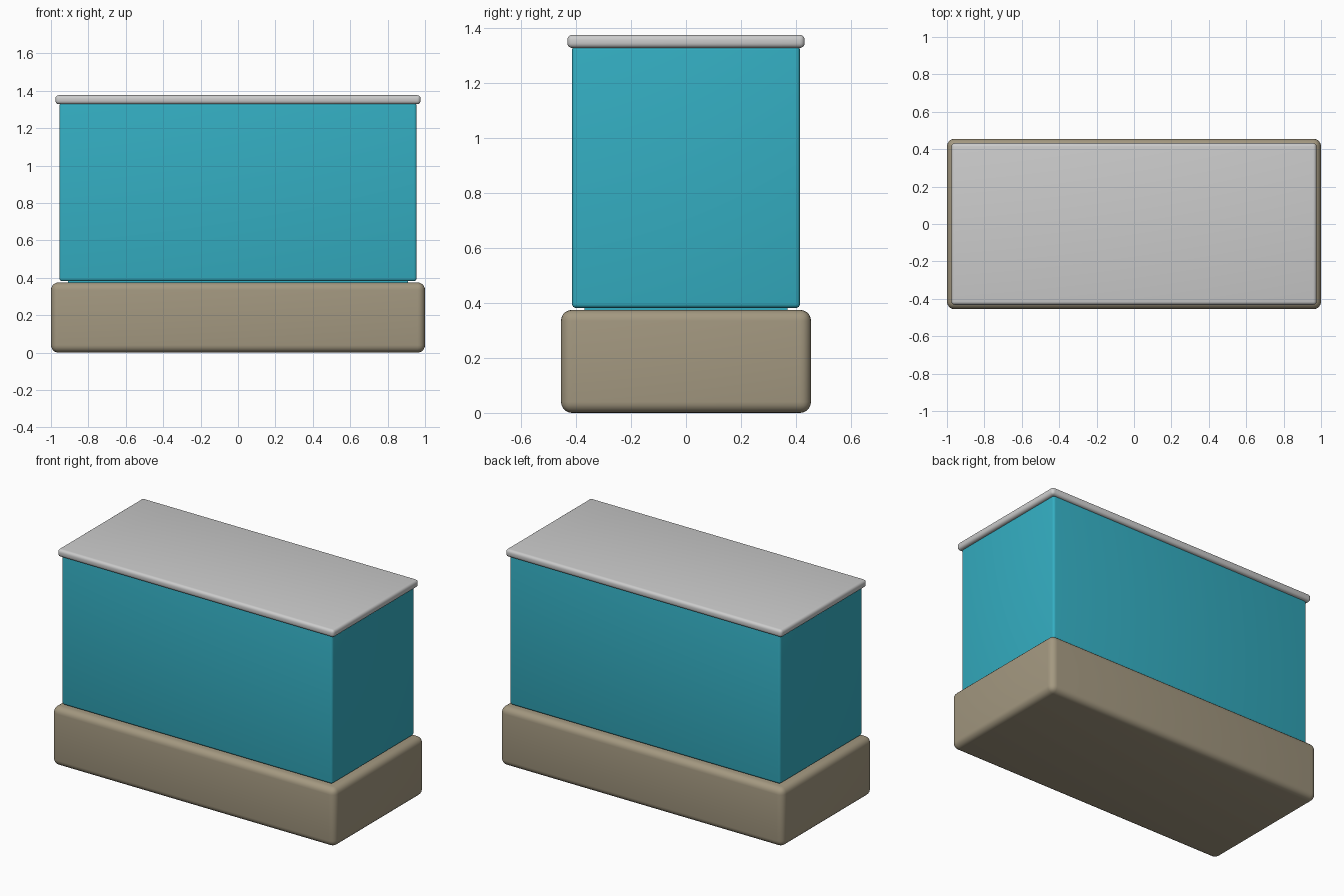
import bpy
import math

if "Cube" in bpy.data.objects:
    bpy.data.objects.remove(bpy.data.objects["Cube"])


def material(name, color):
    mat = bpy.data.materials.new(name)
    mat.diffuse_color = (*color, 1.0)
    mat.use_nodes = True
    mat.node_tree.nodes["Principled BSDF"].inputs["Base Color"].default_value = mat.diffuse_color
    return mat


def rounded_box(name, half_x, half_y, z0, z1, radius, segments=4, mat=None):
    """Box standing between z0 and z1 with rounded edges."""
    bpy.ops.mesh.primitive_cube_add(size=2, location=(0, 0, (z0 + z1) / 2))
    obj = bpy.context.object
    obj.name = name
    obj.scale = (half_x, half_y, (z1 - z0) / 2)
    bpy.ops.object.transform_apply(location=False, rotation=False, scale=True)
    if radius:
        bevel = obj.modifiers.new("rounding", 'BEVEL')
        bevel.width = radius
        bevel.segments = segments
        bpy.ops.object.modifier_apply(modifier=bevel.name)
    bpy.ops.object.shade_smooth_by_angle(angle=math.radians(35))
    if mat:
        obj.data.materials.append(mat)
    return obj


stone = material("warm_stone", (0.367, 0.314, 0.216))
teal = material("teal", (0.034, 0.423, 0.539))

# Heavy plinth
rounded_box("base", 1.0, 0.455, 0.0, 0.375, 0.04, 5, stone)

# Thin recessed seat between plinth and body
rounded_box("seat_pad", 0.91, 0.37, 0.365, 0.395, 0, mat=teal)

# Tall main body
rounded_box("body", 0.955, 0.415, 0.382, 1.335, 0.015, 4, teal)

# Overhanging lid
rounded_box("lid", 0.976, 0.432, 1.328, 1.376, 0.018, 4)
